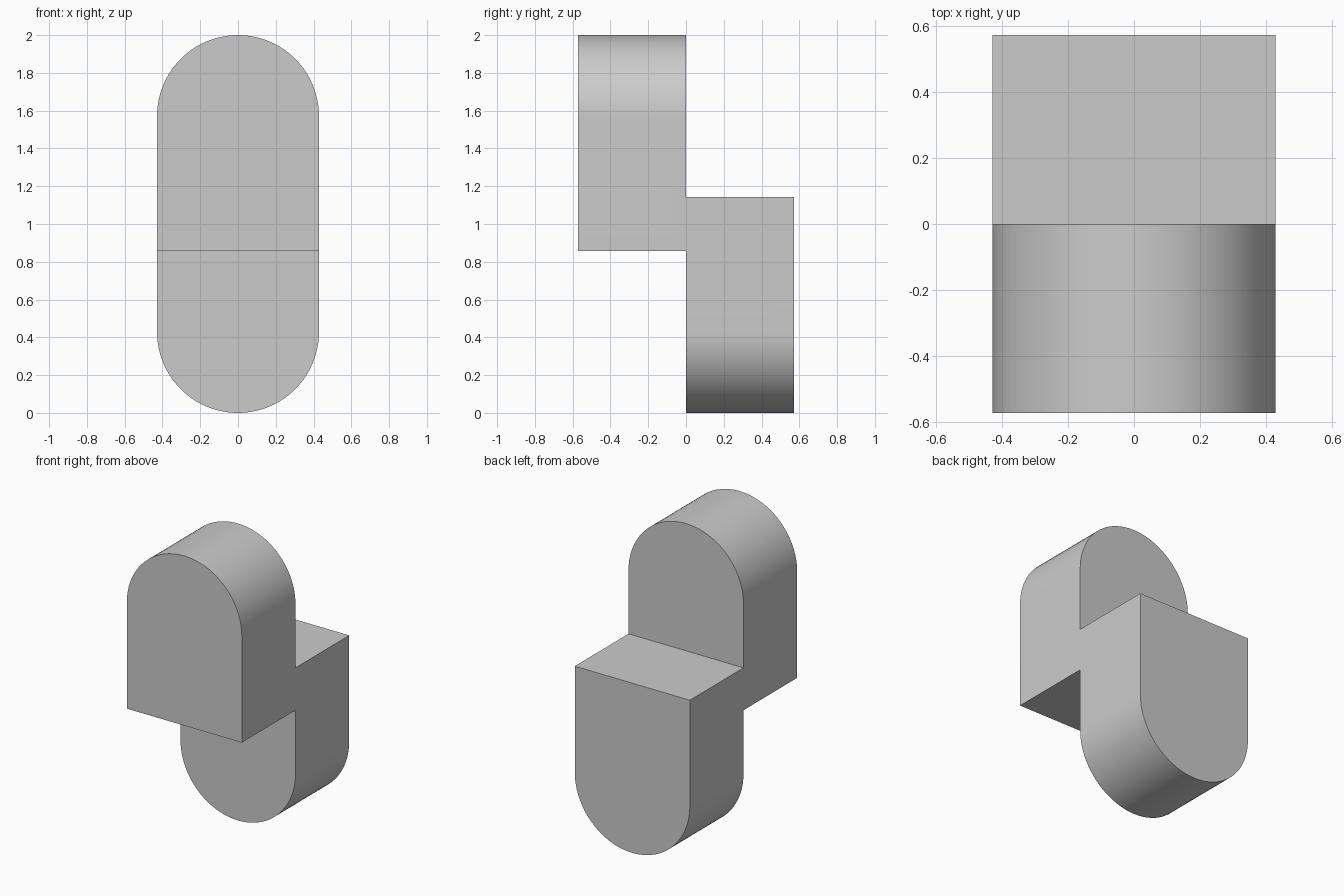
import bpy, bmesh
from math import cos, sin, pi, radians
from mathutils import Vector

cube = bpy.data.objects.get("Cube")
if cube:
    bpy.data.objects.remove(cube)

UNIT = 1 / 7            # the whole part lies on a grid of sevenths
RADIUS = 3 * UNIT       # rounded ends
DEPTH = 4 * UNIT        # depth of each half
HEIGHT = 2.0
OVER = 0.2              # overshoot so the two solids cut cleanly

grey = bpy.data.materials.new("plain_grey")
grey.use_nodes = True
colour = (0.6, 0.6, 0.6, 1)
grey.diffuse_color = colour
grey.node_tree.nodes["Principled BSDF"].inputs["Base Color"].default_value = colour


def prism(name, points, extrude):
    """Closed solid swept from a flat outline."""
    bm = bmesh.new()
    face = bm.faces.new([bm.verts.new(p) for p in points])
    swept = bmesh.ops.extrude_face_region(bm, geom=[face], use_keep_orig=True)
    moved = [v for v in swept["geom"] if isinstance(v, bmesh.types.BMVert)]
    bmesh.ops.translate(bm, verts=moved, vec=Vector(extrude))
    bmesh.ops.recalc_face_normals(bm, faces=bm.faces)
    mesh = bpy.data.meshes.new(name)
    bm.to_mesh(mesh)
    bm.free()
    mesh.materials.append(grey)
    obj = bpy.data.objects.new(name, mesh)
    bpy.context.collection.objects.link(obj)
    return obj


# Round-ended outline seen from the front, swept through the depth
STEPS = 48
back = -DEPTH - OVER
outline = []
for start, centre in ((0, HEIGHT - RADIUS), (pi, RADIUS)):
    for i in range(STEPS + 1):
        a = start + pi * i / STEPS
        outline.append((RADIUS * cos(a), back, centre + RADIUS * sin(a)))
block = prism("stepped_round_block", outline, (0, -2 * back, 0))

# Stepped side outline: upper half in front, lower half behind
low, high = 6 * UNIT, 8 * UNIT
steps = [(-DEPTH, low), (0, low), (0, -OVER), (DEPTH, -OVER),
         (DEPTH, high), (0, high), (0, HEIGHT + OVER), (-DEPTH, HEIGHT + OVER)]
side = RADIUS + OVER
cutter = prism("step_cutter", [(-side, y, z) for y, z in steps], (2 * side, 0, 0))
cutter.hide_render = True

# Keep only what both solids share
mod = block.modifiers.new("steps", "BOOLEAN")
mod.operation = "INTERSECT"
mod.solver = "EXACT"
mod.object = cutter
bpy.ops.object.select_all(action="DESELECT")
block.select_set(True)
bpy.context.view_layer.objects.active = block
bpy.ops.object.modifier_apply(modifier=mod.name)
bpy.data.objects.remove(cutter)

bpy.ops.object.shade_smooth_by_angle(angle=radians(30))
